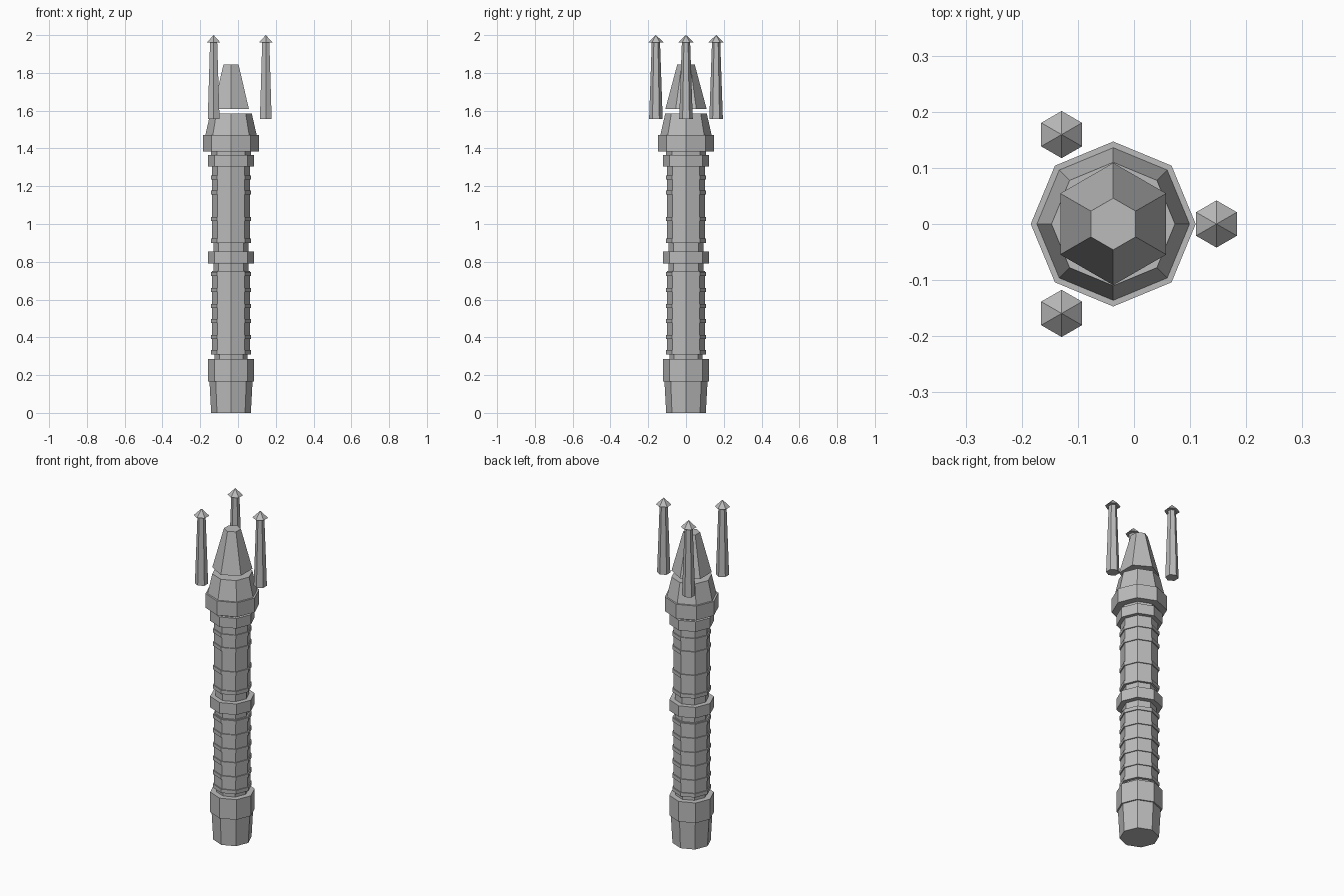
import bpy, math
from math import cos, sin, pi

if "Cube" in bpy.data.objects:
    bpy.data.objects.remove(bpy.data.objects["Cube"], do_unlink=True)

STONE = (0.5, 0.5, 0.5, 1)
stone = bpy.data.materials.new("grey stone")
stone.use_nodes = True
stone.diffuse_color = STONE
stone.node_tree.nodes["Principled BSDF"].inputs["Base Color"].default_value = STONE
AXIS = -0.037


def lathe(name, profile, sides, x=AXIS, y=0, turn=0):
    """Stack polygon rings of (radius, height) and cap both ends."""
    verts, faces = [], []
    for r, z in profile:
        for i in range(sides):
            a = turn + 2 * pi * i / sides
            verts.append((x + r * cos(a), y + r * sin(a), z))
    for k in range(len(profile) - 1):
        for i in range(sides):
            j = (i + 1) % sides
            faces.append((k * sides + i, k * sides + j,
                          (k + 1) * sides + j, (k + 1) * sides + i))
    faces.append(tuple(reversed(range(sides))))
    faces.append(tuple(range(len(verts) - sides, len(verts))))
    mesh = bpy.data.meshes.new(name)
    mesh.from_pydata(verts, [], faces)
    mesh.materials.append(stone)
    obj = bpy.data.objects.new(name, mesh)
    bpy.context.collection.objects.link(obj)
    return obj


def drum(name, r, low, high):
    return lathe(name, [(r, low), (r, high)], 8)


# Foot and the wide bands
lathe("foot", [(0.105, 0), (0.114, 0.165), (0.122, 0.165), (0.122, 0.285),
               (0.088, 0.285), (0.088, 0.315)], 8)
drum("middle_band", 0.122, 0.79, 0.855)
drum("upper_band", 0.122, 1.305, 1.365)

# Shafts, necks and thin stone courses
drum("lower_shaft", 0.1, 0.31, 0.75)
drum("middle_neck", 0.092, 0.74, 0.91)
drum("upper_shaft", 0.1, 0.9, 1.31)
drum("upper_neck", 0.106, 1.36, 1.39)
for z in (0.32, 0.4, 0.485, 0.565, 0.65, 0.735, 0.91, 1.025, 1.165, 1.245):
    drum("stone_course", 0.106, z - 0.01, z + 0.012)

# Flared head with sloping roof
lathe("head", [(0.147, 1.385), (0.147, 1.47), (0.136, 1.47), (0.11, 1.585)], 8)

# Floating blunt spire
lathe("spire", [(0.109, 1.61), (0.046, 1.845)], 6, turn=pi / 2)

# Three floating pinnacles with pointed caps
for i in range(3):
    a = 2 * pi * i / 3
    lathe("pinnacle", [(0.036, 1.555), (0.022, 1.96), (0.042, 1.96), (0.0005, 2.0)],
          6, AXIS + 0.184 * cos(a), 0.184 * sin(a), pi / 2)
